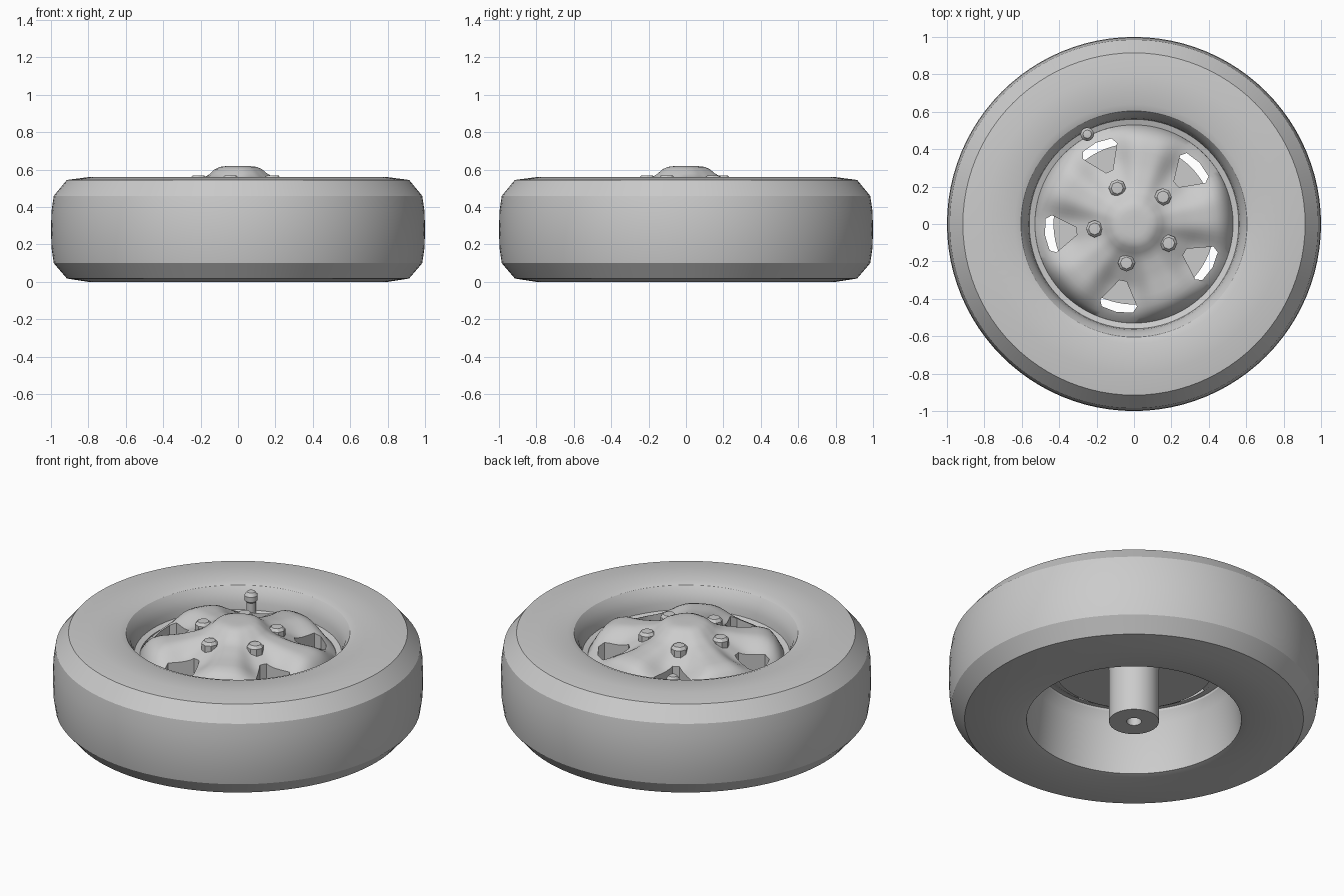
import bpy, bmesh, math
from mathutils import Matrix

if "Cube" in bpy.data.objects:
    bpy.data.objects.remove(bpy.data.objects["Cube"])

grey = bpy.data.materials.new("plain_grey")
grey.use_nodes = True
grey.diffuse_color = (0.6, 0.6, 0.6, 1)
grey.node_tree.nodes["Principled BSDF"].inputs["Base Color"].default_value = (0.6, 0.6, 0.6, 1)

WINDOWS = [math.radians(43 + 72 * i) for i in range(5)]


def finish(bm, name, angle=30):
    bmesh.ops.recalc_face_normals(bm, faces=bm.faces)
    mesh = bpy.data.meshes.new(name)
    bm.to_mesh(mesh)
    bm.free()
    mesh.materials.append(grey)
    obj = bpy.data.objects.new(name, mesh)
    bpy.context.collection.objects.link(obj)
    bpy.ops.object.select_all(action="DESELECT")
    obj.select_set(True)
    bpy.context.view_layer.objects.active = obj
    if angle:
        bpy.ops.object.shade_smooth_by_angle(angle=math.radians(angle))
    return obj


def lathe(name, profile, steps=96, place=(0, 0, 0), angle=30):
    """Spin a closed (radius, z) profile around z."""
    bm = bmesh.new()
    verts = [bm.verts.new((r, 0, z)) for r, z in profile]
    edges = [bm.edges.new((a, b)) for a, b in zip(verts, verts[1:] + verts[:1])]
    bmesh.ops.spin(bm, geom=verts + edges, cent=(0, 0, 0), axis=(0, 0, 1),
                   angle=math.tau, steps=steps)
    bmesh.ops.remove_doubles(bm, verts=bm.verts, dist=1e-4)
    bmesh.ops.translate(bm, verts=bm.verts, vec=place)
    return finish(bm, name, angle)


def blend(points, x):
    """Smooth interpolation through (x, value) points."""
    for (x0, v0), (x1, v1) in zip(points, points[1:]):
        if x <= x1:
            t = (x - x0) / (x1 - x0)
            return v0 + (v1 - v0) * t
    return points[-1][1]


# tyre with the bore of the wheel
lathe("tyre", [(0.58, 0.01), (0.62, 0.0), (0.8, 0.0), (0.915, 0.018), (0.985, 0.1),
               (0.997, 0.18), (1.0, 0.28), (0.997, 0.38), (0.985, 0.46),
               (0.915, 0.545), (0.8, 0.56), (0.64, 0.558), (0.605, 0.545),
               (0.58, 0.51), (0.565, 0.46), (0.56, 0.42), (0.53, 0.41),
               (0.525, 0.36), (0.555, 0.3)])

# backing disc and the hub post with its axle hole
lathe("backing_disc", [(0, 0.33), (0.43, 0.33), (0.43, 0.36), (0, 0.36)])
lathe("hub_post", [(0.04, 0), (0.135, 0), (0.135, 0.4), (0.04, 0.4)], 48)

# wheel cover: five raised spokes with valleys between them
RIDGE = [(0, 0.62), (0.09, 0.618), (0.125, 0.605), (0.155, 0.58), (0.19, 0.56),
         (0.3, 0.538), (0.42, 0.525), (0.47, 0.505), (0.505, 0.46), (0.53, 0.41)]
VALLEY = [(0, 0.62), (0.09, 0.618), (0.125, 0.602), (0.155, 0.572), (0.19, 0.548),
          (0.25, 0.515), (0.34, 0.47), (0.46, 0.452), (0.505, 0.43), (0.53, 0.405)]
bm = bmesh.new()
bmesh.ops.create_circle(bm, cap_ends=True, segments=120, radius=0.04)
rim = list(bm.edges)
rings = 17
for i in range(1, rings + 1):
    grown = bmesh.ops.extrude_edge_only(bm, edges=rim)["geom"]
    radius = 0.04 + 0.49 * i / rings
    for v in (g for g in grown if isinstance(g, bmesh.types.BMVert)):
        v.co.xy = v.co.xy.normalized() * radius
    rim = [g for g in grown if isinstance(g, bmesh.types.BMEdge)]
for v in bm.verts:
    r = v.co.xy.length
    wave = 0.5 + 0.5 * math.cos(5 * (math.atan2(v.co.y, v.co.x) - WINDOWS[0]))
    mix = wave * wave * (3 - 2 * wave)
    v.co.z = RIDGE[0][1] if r < 0.01 else blend(RIDGE, r) * (1 - mix) + blend(VALLEY, r) * mix
bottom = bmesh.ops.extrude_face_region(bm, geom=list(bm.faces))["geom"]
for v in (g for g in bottom if isinstance(g, bmesh.types.BMVert)):
    v.co.z = 0.355 if v.co.xy.length < 0.5 else 0.375
cover = finish(bm, "wheel_cover", 0)

# tapered windows cut through the cover
bm = bmesh.new()
for a in WINDOWS:
    outline = [(0.31, -0.02), (0.43, -0.1), (0.465, -0.085), (0.48, 0),
               (0.465, 0.085), (0.43, 0.1), (0.31, 0.02)]
    face = bm.faces.new([bm.verts.new((x, y, 0.2)) for x, y in outline])
    top = bmesh.ops.extrude_face_region(bm, geom=[face])["geom"]
    new = [g for g in top if isinstance(g, bmesh.types.BMVert)]
    bmesh.ops.translate(bm, verts=new, vec=(0, 0, 0.6))
    bmesh.ops.rotate(bm, verts=new + list(face.verts), matrix=Matrix.Rotation(a, 3, "Z"))
cutter = finish(bm, "window_cutter", 0)
cutter.hide_render = True
bpy.context.view_layer.objects.active = cover
cut = cover.modifiers.new("windows", "BOOLEAN")
cut.operation = "DIFFERENCE"
cut.solver = "EXACT"
cut.object = cutter
bpy.ops.object.select_all(action="DESELECT")
cover.select_set(True)
bpy.ops.object.modifier_apply(modifier=cut.name)
bpy.data.objects.remove(cutter)
bpy.ops.object.shade_smooth_by_angle(angle=math.radians(40))

# wheel nuts
for i, a in enumerate(WINDOWS):
    lathe(f"wheel_nut_{i + 1}", [(0, 0.5), (0.046, 0.5), (0.046, 0.552), (0.032, 0.568), (0, 0.57)],
          8, (0.212 * math.cos(a), 0.212 * math.sin(a), 0))

# air valve beside the rim
lathe("air_valve", [(0, 0.4), (0.026, 0.4), (0.026, 0.48), (0.036, 0.49), (0.036, 0.52),
                    (0.022, 0.54), (0, 0.543)], 16, (-0.25, 0.48, 0))
